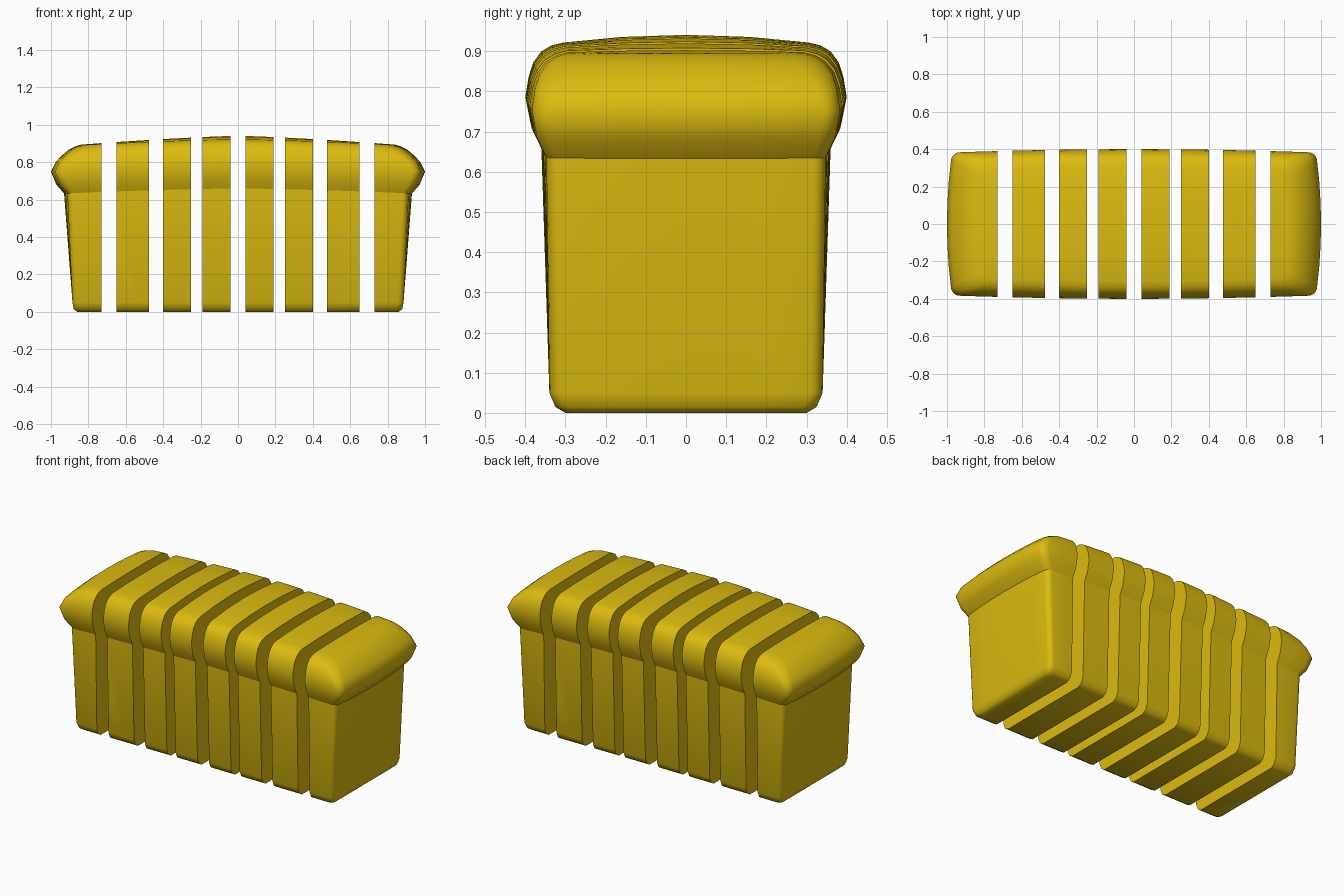
import bpy, bmesh, math

cube = bpy.data.objects.get("Cube")
if cube:
    bpy.data.objects.remove(cube, do_unlink=True)

crust = bpy.data.materials.new("golden_yellow")
crust.use_nodes = True
colour = (0.72, 0.50, 0.005, 1)
crust.diffuse_color = colour
crust.node_tree.nodes["Principled BSDF"].inputs["Base Color"].default_value = colour

# Loaf rings from the base up: height, half length, half width, corner radius, bow
RINGS = [
    (0.0, 0.86, 0.30, 0.03, 0), (0.015, 0.878, 0.325, 0.03, 0),
    (0.05, 0.885, 0.34, 0.03, 0), (0.63, 0.93, 0.36, 0.03, 0.75),
    (0.68, 0.972, 0.385, 0.04, 0.8), (0.75, 1.0, 0.40, 0.04, 0.9),
    (0.80, 0.975, 0.392, 0.05, 0.9), (0.835, 0.94, 0.38, 0.06, 0.95),
    (0.86, 0.905, 0.36, 0.06, 1), (0.875, 0.87, 0.335, 0.05, 1),
    (0.882, 0.84, 0.305, 0.04, 1), (0.882, 0.83, 0.16, 0.02, 1),
    (0.882, 0.82, 0.0, 0.0, 1),
]
CREASE = 3  # ring where the crown overhangs the body


def outline(hx, hy, r, long_steps=16, short_steps=6, arc_steps=4):
    """Rounded rectangle with extra points along its sides."""
    pts = []
    for q, (sx, sy) in enumerate([(1, 1), (-1, 1), (-1, -1), (1, -1)]):
        cx, cy = sx * (hx - r), sy * (hy - r)
        for i in range(arc_steps + 1):
            a = math.pi / 2 * (q + i / arc_steps)
            pts.append((cx + r * math.cos(a), cy + r * math.sin(a)))
        steps = long_steps if q % 2 == 0 else short_steps
        x, y = pts[-1]
        for i in range(1, steps):
            t = 1 - 2 * i / steps
            pts.append((x * t, y) if q % 2 == 0 else (x, y * t))
    return pts


def bowed(x, y, z, hx, hy, k):
    """Bow the sides outward and arch the crown along the loaf."""
    u, v = x / hx, (y / hy if hy else 0)
    px, py = x * (1 - 0.03 * k * v * v), y * (1 - 0.05 * k * u * u)
    lift = 0.04 * k * (1 - min(1, abs(px)) ** 1.5)
    if k == 1:
        lift += 0.02 * (1 - abs(px)) * max(0, 1 - (py / 0.305) ** 2)
    return px, py, z + lift


# Whole loaf
loaf = bmesh.new()
loops = [[loaf.verts.new(bowed(x, y, z, hx, hy, k)) for x, y in outline(hx, hy, r)]
         for z, hx, hy, r, k in RINGS]
n = len(loops[0])
for low, high in zip(loops, loops[1:]):
    for i in range(n):
        j = (i + 1) % n
        loaf.faces.new((low[i], low[j], high[j], high[i]))
loaf.faces.new(loops[0][::-1])
for i in range(n):
    edge = loaf.edges.get((loops[CREASE][i], loops[CREASE][(i + 1) % n]))
    edge.smooth = False
bmesh.ops.remove_doubles(loaf, verts=loaf.verts, dist=0.0005)
bmesh.ops.recalc_face_normals(loaf, faces=loaf.faces)
for f in loaf.faces:
    f.smooth = True


def cut(bm, x, side):
    """Trim everything beyond x on one side and close the cut face."""
    res = bmesh.ops.bisect_plane(bm, geom=bm.verts[:] + bm.edges[:] + bm.faces[:],
                                 plane_co=(x, 0, 0), plane_no=(side, 0, 0),
                                 clear_outer=True)
    rim = [e for e in res["geom_cut"] if isinstance(e, bmesh.types.BMEdge)]
    bmesh.ops.edgeloop_fill(bm, edges=rim)
    for e in rim:
        e.smooth = False


# Slices, from the middle out to each heel
SPANS = [(0.04, 0.19), (0.25, 0.40), (0.475, 0.65), (0.73, None)]
for side, word in ((1, "left"), (-1, "right")):
    for number, (inner, outer) in enumerate(SPANS, 1):
        bm = loaf.copy()
        cut(bm, side * inner, -side)
        if outer:
            cut(bm, side * outer, side)
        bmesh.ops.recalc_face_normals(bm, faces=bm.faces)
        name = f"{word}_slice_{number}" if outer else f"{word}_heel"
        mesh = bpy.data.meshes.new(name)
        bm.to_mesh(mesh)
        bm.free()
        mesh.materials.append(crust)
        bpy.context.collection.objects.link(bpy.data.objects.new(name, mesh))
loaf.free()
